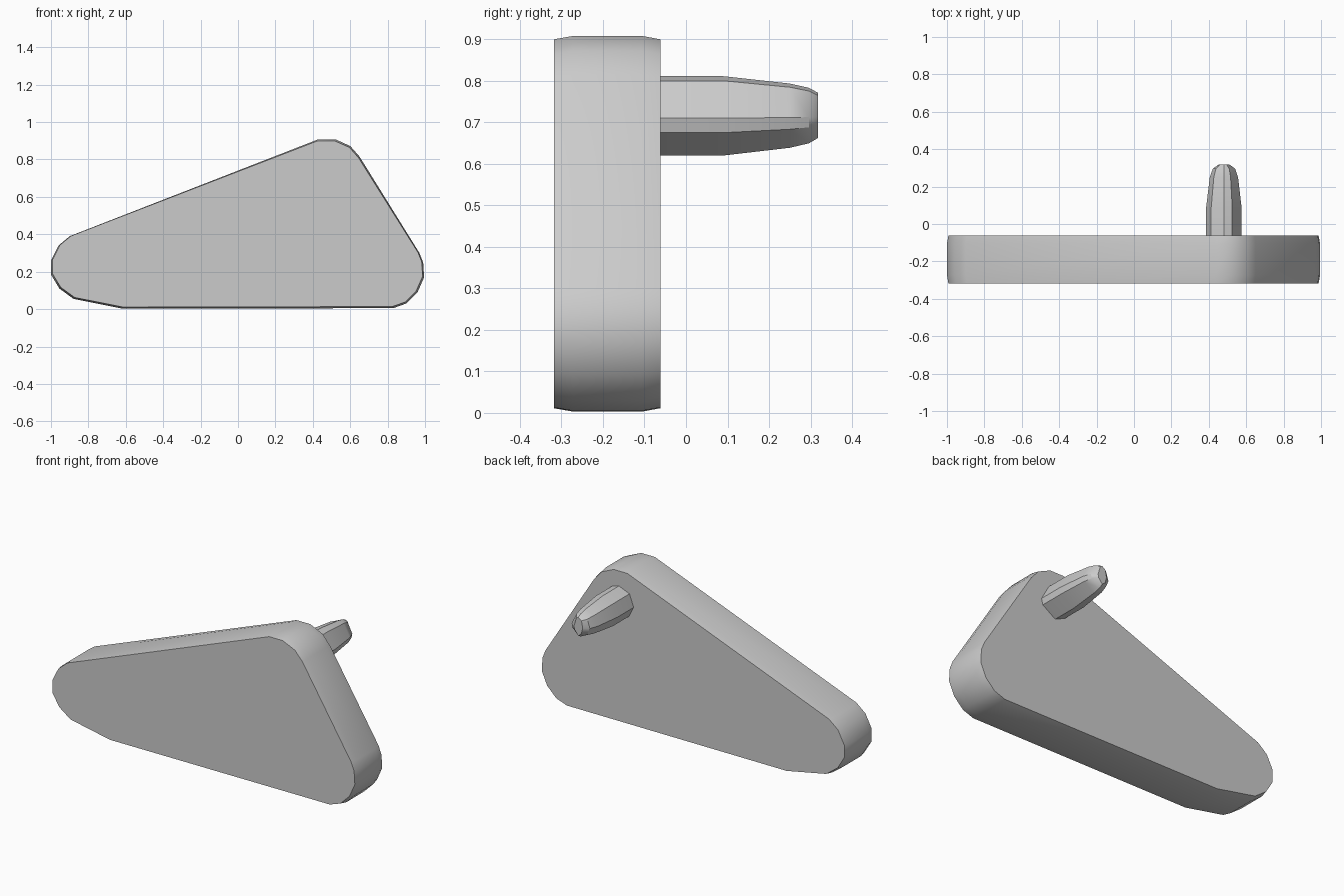
import bpy, bmesh, math

cube = bpy.data.objects.get("Cube")
if cube:
    bpy.data.objects.remove(cube)

grey = bpy.data.materials.new("plain_grey")
grey.use_nodes = True
colour = (0.6, 0.6, 0.6, 1)
grey.diffuse_color = colour
grey.node_tree.nodes["Principled BSDF"].inputs["Base Color"].default_value = colour


def loft(name, profile, centre, rings, angle):
    """Skin an x-z profile along y; each ring is (y, x scale, z scale)."""
    cx, cz = centre
    bm = bmesh.new()
    loops = [[bm.verts.new((cx + (x - cx) * sx, y, cz + (z - cz) * sz))
              for x, z in profile] for y, sx, sz in rings]
    n = len(profile)
    for a, b in zip(loops, loops[1:]):
        for i in range(n):
            j = (i + 1) % n
            bm.faces.new((a[i], a[j], b[j], b[i]))
    bm.faces.new(loops[0])
    bm.faces.new(loops[-1])
    bmesh.ops.recalc_face_normals(bm, faces=bm.faces)
    mesh = bpy.data.meshes.new(name)
    bm.to_mesh(mesh)
    bm.free()
    mesh.materials.append(grey)
    obj = bpy.data.objects.new(name, mesh)
    bpy.context.collection.objects.link(obj)
    bpy.ops.object.select_all(action='DESELECT')
    obj.select_set(True)
    bpy.context.view_layer.objects.active = obj
    bpy.ops.object.shade_smooth_by_angle(angle=math.radians(angle))
    return obj


# Thick rounded triangular plate with slightly eased rims
outline = [(-1, .26), (-.96, .34), (-.9, .39), (.43, .908), (.52, .908),
           (.6, .872), (.65, .815), (.97, .3), (.99, .25), (.995, .17),
           (.96, .09), (.9, .03), (.83, .005), (-.62, .003), (-.88, .055),
           (-.955, .11), (-1, .185)]
loft("plate", outline, (0, .455),
     [(-.318, .992, .982), (-.272, 1, 1), (-.106, 1, 1), (-.062, .992, .982)], 40)

# Tapered peg on the back
section = [(.482, .811), (.525, .8), (.575, .71), (.566, .675), (.482, .62),
           (.415, .65), (.386, .71), (.413, .783)]
loft("peg", section, (.482, .718),
     [(-.09, 1, 1), (.09, 1, 1), (.25, .8, .81), (.296, .63, .7), (.318, .3, .57)], 33)
